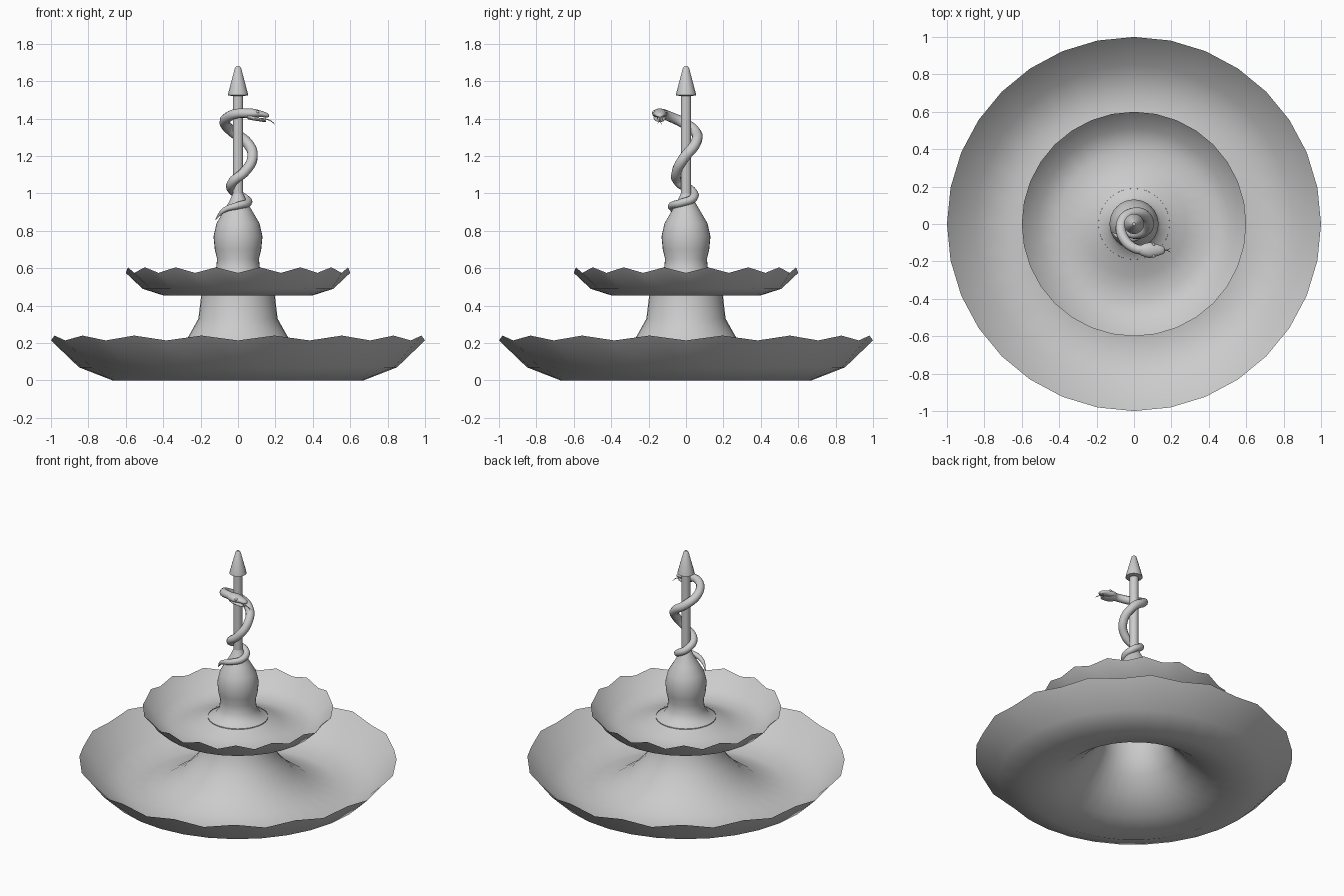
import bpy, bmesh, math
from mathutils import Vector

if "Cube" in bpy.data.objects:
    bpy.data.objects.remove(bpy.data.objects["Cube"])


def make_object(name, verts, faces, angle=40):
    mesh = bpy.data.meshes.new(name)
    mesh.from_pydata(verts, [], faces)
    obj = bpy.data.objects.new(name, mesh)
    bpy.context.collection.objects.link(obj)
    smooth(obj, angle)
    return obj


def smooth(obj, angle):
    bpy.ops.object.select_all(action='DESELECT')
    obj.select_set(True)
    bpy.context.view_layer.objects.active = obj
    bpy.ops.object.shade_smooth_by_angle(angle=math.radians(angle))


def skin(rings, cap_start=False, cap_end=False):
    n = len(rings[0])
    faces = [(i * n + j, i * n + (j + 1) % n, (i + 1) * n + (j + 1) % n, (i + 1) * n + j)
             for i in range(len(rings) - 1) for j in range(n)]
    if cap_start:
        faces.append(tuple(reversed(range(n))))
    if cap_end:
        faces.append(tuple(range((len(rings) - 1) * n, len(rings) * n)))
    return [v for r in rings for v in r], faces


def lathe(name, profile, sides, wave=0, cap_start=False, cap_end=False, angle=50):
    """Revolve (radius, z) points; wave scallops the first ring."""
    rings = []
    for i, (r, z) in enumerate(profile):
        ring = []
        for j in range(sides):
            a = 2 * math.pi * j / sides
            dz = (wave if j % 2 else -wave) if i == 0 else 0
            ring.append((r * math.cos(a), r * math.sin(a), z + dz))
        rings.append(ring)
    return make_object(name, *skin(rings, cap_start, cap_end), angle)


def loft_x(name, sections, sides=14):
    """Elliptical sections (x, y, z, half width, half height) along x."""
    rings = [[(x, y + w * math.cos(2 * math.pi * j / sides), z + h * math.sin(2 * math.pi * j / sides))
              for j in range(sides)] for x, y, z, w, h in sections]
    return make_object(name, *skin(rings, True, True), 60)


def tube(name, points, radius, resolution=6, bevel=3):
    """Round tube through (x, y, z, radius factor) points."""
    curve = bpy.data.curves.new(name, 'CURVE')
    curve.dimensions = '3D'
    curve.bevel_depth = radius
    curve.bevel_resolution = bevel
    curve.resolution_u = resolution
    curve.use_fill_caps = True
    spline = curve.splines.new('BEZIER')
    spline.bezier_points.add(len(points) - 1)
    for bp, (x, y, z, f) in zip(spline.bezier_points, points):
        bp.co = (x, y, z)
        bp.radius = f
        bp.handle_left_type = bp.handle_right_type = 'AUTO'
    obj = bpy.data.objects.new(name, curve)
    bpy.context.collection.objects.link(obj)
    bpy.ops.object.select_all(action='DESELECT')
    obj.select_set(True)
    bpy.context.view_layer.objects.active = obj
    bpy.ops.object.convert(target='MESH')
    obj = bpy.context.view_layer.objects.active
    smooth(obj, 60)
    return obj


# Lower basin: one open sheet from scalloped rim to pedestal
lathe("lower_basin", [(1.0, 0.227), (0.85, 0.07), (0.67, 0.0), (0.47, 0.055), (0.35, 0.14),
                      (0.265, 0.235), (0.212, 0.33), (0.196, 0.46), (0.19, 0.53)], 32, 0.013, angle=70)

# Upper basin: rim, raised centre and vase-shaped finial
lathe("upper_basin", [(0.6, 0.59), (0.51, 0.49), (0.4, 0.455), (0.28, 0.485), (0.19, 0.525),
                      (0.145, 0.545), (0.118, 0.59), (0.112, 0.65), (0.124, 0.7), (0.131, 0.77),
                      (0.115, 0.84), (0.08, 0.9), (0.045, 0.96), (0.028, 1.0)], 32, 0.015, angle=70)

# Pole and pointed tip
lathe("pole", [(0.028, 0.94), (0.028, 1.53)], 16)
lathe("pole_tip", [(0.028, 1.52), (0.054, 1.525), (0.052, 1.537), (0.016, 1.672), (0.009, 1.68)],
      16, cap_start=True, cap_end=True, angle=30)

# Snake body winding up the pole
tube("snake_body", [
    (-0.12, -0.045, 0.86, 0.08), (-0.075, -0.07, 0.91, 0.5), (0.0, -0.075, 0.935, 0.72),
    (0.052, -0.025, 0.95, 0.8), (0.035, 0.038, 0.975, 0.85), (-0.028, 0.028, 1.015, 0.9),
    (-0.03, -0.04, 1.06, 0.95), (0.035, -0.05, 1.115, 1.0), (0.077, -0.01, 1.19, 1.05),
    (0.05, 0.052, 1.27, 1.05), (-0.03, 0.05, 1.33, 1.05), (-0.07, -0.01, 1.375, 1.05),
    (-0.05, -0.085, 1.41, 1.0), (0.005, -0.13, 1.428, 0.95), (0.065, -0.14, 1.428, 0.95)], 0.027)

# Snake head with open jaws
Y = -0.14
loft_x("snake_upper_head", [
    (0.035, Y, 1.428, 0.026, 0.025), (0.06, Y, 1.428, 0.037, 0.027), (0.085, Y, 1.428, 0.042, 0.025),
    (0.11, Y, 1.427, 0.036, 0.020), (0.135, Y, 1.423, 0.028, 0.016), (0.155, Y, 1.418, 0.021, 0.013),
    (0.165, Y, 1.415, 0.011, 0.007)])
loft_x("snake_lower_jaw", [
    (0.05, Y, 1.415, 0.03, 0.018), (0.08, Y, 1.404, 0.035, 0.014), (0.11, Y, 1.396, 0.029, 0.010),
    (0.135, Y, 1.389, 0.021, 0.007), (0.15, Y, 1.386, 0.010, 0.004)])

# Eyes, fangs and forked tongue, mirrored left and right
for side, label in ((1, "left"), (-1, "right")):
    bpy.ops.mesh.primitive_uv_sphere_add(segments=10, ring_count=6, radius=0.009,
                                         location=(0.105, Y + side * 0.031, 1.436))
    eye = bpy.context.object
    eye.name = "snake_eye_" + label
    smooth(eye, 60)
    bpy.ops.mesh.primitive_cone_add(vertices=8, radius1=0.0005, radius2=0.003, depth=0.018,
                                    location=(0.148, Y + side * 0.013, 1.402))
    bpy.context.object.name = "snake_fang_" + label
    tube("tongue_fork_" + label, [(0.10, Y, 1.402, 1), (0.15, Y, 1.397, 1), (0.175, Y, 1.388, 0.9),
                                  (0.195, Y + side * 0.012, 1.368 if side > 0 else 1.374, 0.3)], 0.003, 3, 1)
